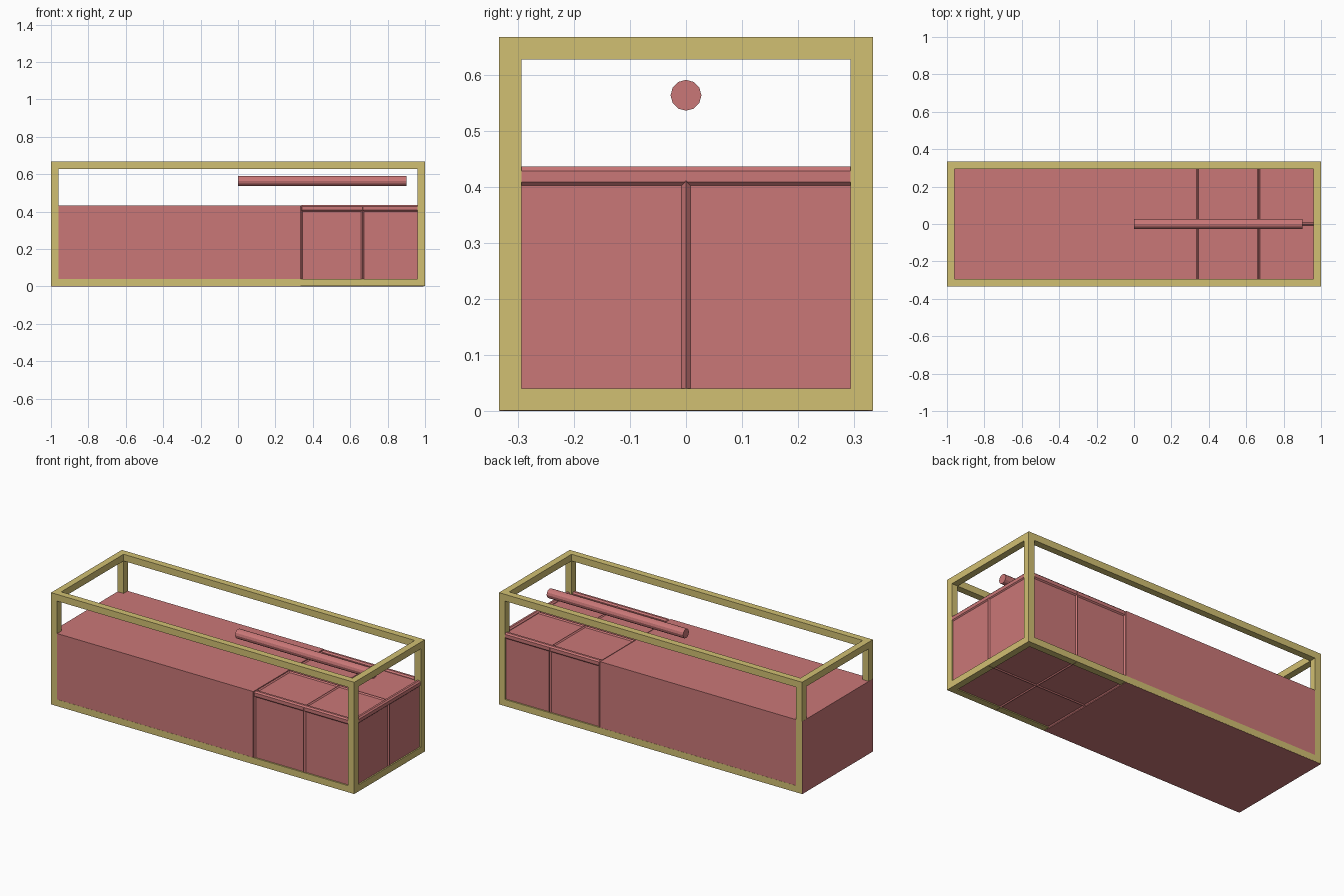
import bpy, bmesh, math
from mathutils import Matrix, Vector

if "Cube" in bpy.data.objects:
    bpy.data.objects.remove(bpy.data.objects["Cube"])


def material(name, rgb):
    m = bpy.data.materials.new(name)
    m.diffuse_color = (*rgb, 1)
    m.use_nodes = True
    m.node_tree.nodes["Principled BSDF"].inputs["Base Color"].default_value = m.diffuse_color
    return m


RED = material("muted red", (0.59, 0.185, 0.185))
YELLOW = material("dull yellow", (0.64, 0.525, 0.17))


def add_box(bm, lo, hi):
    lo, hi = Vector(lo), Vector(hi)
    size = hi - lo
    bmesh.ops.create_cube(bm, size=1, matrix=Matrix.Translation((lo + hi) / 2) @ Matrix.Diagonal((*size, 1)))


def add_rod(bm, a, b, radius, sides):
    a, b = Vector(a), Vector(b)
    d = b - a
    rot = d.to_track_quat('Z', 'Y').to_matrix().to_4x4()
    bmesh.ops.create_cone(bm, cap_ends=True, segments=sides, radius1=radius, radius2=radius,
                          depth=d.length, matrix=Matrix.Translation((a + b) / 2) @ rot)


def finish(bm, name, mat, bevel=0):
    mesh = bpy.data.meshes.new(name)
    bm.to_mesh(mesh)
    bm.free()
    mesh.materials.append(mat)
    obj = bpy.data.objects.new(name, mesh)
    bpy.context.collection.objects.link(obj)
    if bevel:
        mod = obj.modifiers.new("chamfer", 'BEVEL')
        mod.width = bevel
        mod.segments = 1
    return obj


W, H, T = 1 / 3, 2 / 3, 0.04      # half depth, height, beam thickness
E = 0.0008                        # tiny step between flush skins

# open frame: long rails, end rails and corner posts
bm = bmesh.new()
for s in (-1, 1):
    y0, y1 = sorted((s * W, s * (W - T)))
    x0, x1 = sorted((s, s * (1 - T)))
    for z in (E, H - T):
        z1 = T if z < 0.1 else H
        add_box(bm, (-1 + E, y0, z), (1, y1, z1))
        add_box(bm, (max(x0, -1 + E), -W + T, z), (x1, W - T, z1))
    for t in (-1, 1):
        ya, yb = sorted((t * W, t * (W - T)))
        add_box(bm, (max(x0, -1 + E), ya, T), (x1, yb, H - T))
finish(bm, "frame", YELLOW)

# long plain body
bm = bmesh.new()
add_box(bm, (-1, -W + E, 0), (W, W - E, 0.433))
finish(bm, "main_body", RED)

# panelled end section, slightly recessed
P, TOP, BOT, XE = 0.325, 0.425, 0.006, 0.992
bm = bmesh.new()
add_box(bm, (W - 0.01, -P, BOT), (XE, P, TOP))
finish(bm, "panel_block", RED)

# ridges between the panels
R = 0.008
bm = bmesh.new()
for x in (0.338, 2 / 3):
    for s in (-1, 1):
        add_rod(bm, (x, s * P, BOT), (x, s * P, TOP), R, 4)
    add_rod(bm, (x, -P, TOP), (x, P, TOP), 0.007, 4)
    add_rod(bm, (x, -P, BOT), (x, P, BOT), 0.006, 4)
add_rod(bm, (W, 0, TOP), (XE, 0, TOP), 0.007, 4)
add_rod(bm, (W, 0, BOT), (XE, 0, BOT), 0.006, 4)
add_rod(bm, (XE, 0, BOT), (XE, 0, 0.41), R, 4)
finish(bm, "panel_ridges", RED)

# chamfered rim around the end section
bm = bmesh.new()
for s in (-1, 1):
    y0, y1 = sorted((s * 0.303, s * 0.332))
    add_box(bm, (W, y0, 0.4), (0.998, y1, 0.436))
add_box(bm, (0.97, -0.303, 0.4), (0.998, 0.303, 0.436))
finish(bm, "top_rim", RED, 0.008)

# floating rod
bm = bmesh.new()
add_rod(bm, (0, 0, 0.563), (0.9, 0, 0.563), 0.0275, 12)
finish(bm, "rod", RED)
